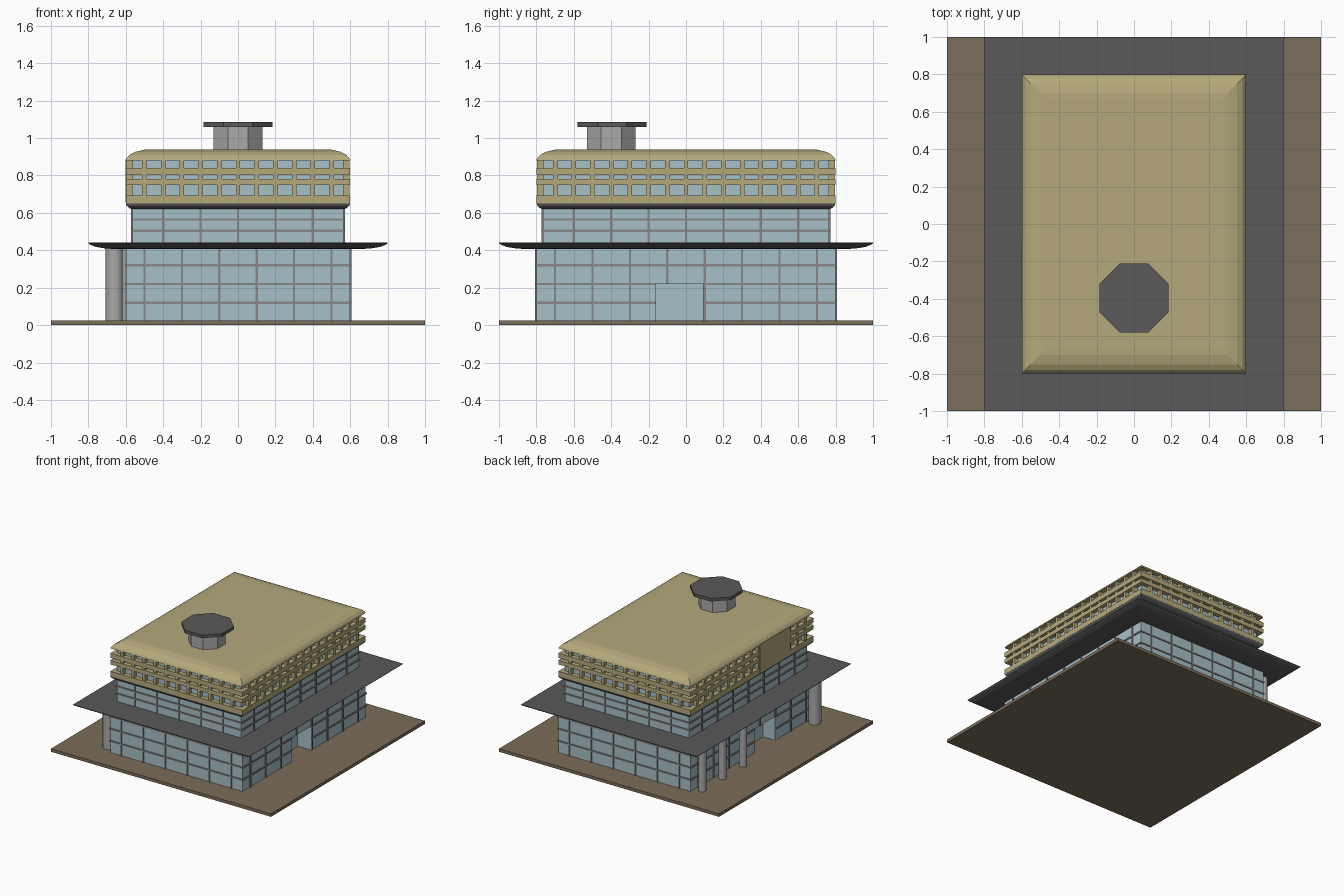
import bpy, bmesh, math

if "Cube" in bpy.data.objects:
    bpy.data.objects.remove(bpy.data.objects["Cube"])

mats = {}


def finish(name, bm, color=None):
    bmesh.ops.recalc_face_normals(bm, faces=bm.faces)
    me = bpy.data.meshes.new(name)
    bm.to_mesh(me)
    bm.free()
    ob = bpy.data.objects.new(name, me)
    bpy.context.collection.objects.link(ob)
    if color:
        if color not in mats:
            mats[color] = bpy.data.materials.new("paint")
            mats[color].diffuse_color = (*color, 1)
        me.materials.append(mats[color])
    return ob


def boxes(name, items, color=None):
    """One mesh from boxes given as (x0, x1, y0, y1, z0, z1)."""
    bm = bmesh.new()
    for x0, x1, y0, y1, z0, z1 in items:
        vs = bmesh.ops.create_cube(bm, size=1)["verts"]
        for v in vs:
            v.co.x = x0 if v.co.x < 0 else x1
            v.co.y = y0 if v.co.y < 0 else y1
            v.co.z = z0 if v.co.z < 0 else z1
    return finish(name, bm, color)


def loft(name, hx, hy, profile, color):
    """Stacked rectangles; profile is (inset, z)."""
    bm = bmesh.new()
    rings = []
    for i, z in profile:
        rings.append([bm.verts.new((sx * (hx - i), sy * (hy - i), z))
                      for sx, sy in ((-1, -1), (1, -1), (1, 1), (-1, 1))])
    for a, b in zip(rings, rings[1:]):
        for k in range(4):
            bm.faces.new((a[k], a[(k + 1) % 4], b[(k + 1) % 4], b[k]))
    bm.faces.new(rings[0])
    bm.faces.new(rings[-1])
    return finish(name, bm, color)


def prism(name, x, y, r, z0, z1, n, turn=0.0, color=None):
    bpy.ops.mesh.primitive_cylinder_add(vertices=n, radius=r, depth=z1 - z0,
                                        location=(x, y, (z0 + z1) / 2), rotation=(0, 0, turn))
    ob = bpy.context.object
    ob.name = name
    if color:
        if color not in mats:
            mats[color] = bpy.data.materials.new("paint")
            mats[color].diffuse_color = (*color, 1)
        ob.data.materials.append(mats[color])
    return ob


def mullions(name, hx, hy, z0, z1, xs, ys, zs, doors, color):
    """Thin bars on four glass walls; doors maps side sign to (y0, y1, top)."""
    w, p, e = 0.006, 0.007, 0.004
    out = []
    for s in (-1, 1):
        fy = sorted((s * (hy - e), s * (hy + p)))
        fx = sorted((s * (hx - e), s * (hx + p)))
        door = doors.get(s)
        for x in xs:
            out.append((x - w, x + w, *fy, z0, z1))
        for y in ys:
            low = door[2] if door and door[0] < y < door[1] else z0
            out.append((*fx, y - w, y + w, low, z1))
        for z in zs:
            out.append((-hx - p, hx + p, *fy, z - w, z + w))
            if door and z <= door[2]:
                out.append((*fx, -hy, door[0], z - w, z + w))
                out.append((*fx, door[1], hy, z - w, z + w))
            else:
                out.append((*fx, -hy, hy, z - w, z + w))
    return boxes(name, out, color)


GLASS = (0.39, 0.53, 0.58)
TAN = (0.46, 0.40, 0.20)
DARK = (0.10, 0.10, 0.10)
BROWN = (0.20, 0.155, 0.10)
GREY = (0.40, 0.40, 0.40)
BAR = (0.25, 0.25, 0.25)

# ground slab
boxes("ground_slab", [(-1, 1, -1, 1, 0, 0.025)], BROWN)

# ground floor glass with two recessed entrances
doors = {1: (-0.16, 0.09, 0.22), -1: (-0.30, -0.03, 0.22)}
lower = boxes("lower_glass", [(-0.6, 0.6, -0.8, 0.8, 0.02, 0.412)], GLASS)
cut = boxes("entrance_cutter", [(0.48, 0.7, -0.16, 0.09, -0.05, 0.22),
                                (-0.7, -0.49, -0.30, -0.03, -0.05, 0.22)])
cut.hide_render = True
cut.hide_viewport = True
cut.display_type = 'WIRE'
mod = lower.modifiers.new("entrances", 'BOOLEAN')
mod.operation = 'DIFFERENCE'
mod.object = cut
mod.solver = 'EXACT'
mullions("lower_mullions", 0.6, 0.8, 0.025, 0.41,
         [-0.5 + 0.2 * k for k in range(6)], [-0.7 + 0.2 * k for k in range(8)],
         (0.12, 0.22, 0.32), doors, BAR)

# entrance columns
for y, r in ((0.73, 0.03), (0.47, 0.03), (0.20, 0.03), (-0.73, 0.048)):
    prism("column", -0.66, y, r, 0.02, 0.415, 24, 0, GREY)
    bpy.ops.object.shade_smooth_by_angle()

# canopy with curved underside
loft("canopy", 0.8, 1.0, [(0.15, 0.406), (0.09, 0.410), (0.04, 0.418),
                          (0.01, 0.43), (0, 0.438), (0, 0.441)], DARK)

# middle floor
boxes("middle_glass", [(-0.565, 0.565, -0.765, 0.765, 0.435, 0.63)], GLASS)
mullions("middle_mullions", 0.565, 0.765, 0.44, 0.62,
         [0.2 * k for k in range(-2, 3)], [0.2 * k for k in range(-3, 4)],
         (0.505, 0.565), {}, BAR)

# soffit below the upper storey
loft("soffit", 0.6, 0.8, [(0.04, 0.618), (0.02, 0.625), (0.005, 0.638), (0, 0.652)], DARK)

# upper storey: glass core, bands, fins
boxes("upper_glass", [(-0.565, 0.565, -0.765, 0.765, 0.64, 0.90)], GLASS)
boxes("upper_bands", [(-0.6, 0.6, -0.8, 0.8, a, b)
                      for a, b in ((0.65, 0.692), (0.748, 0.782), (0.802, 0.84))], TAN)
fins = []
for s in (-1, 1):
    fy = sorted((s * 0.56, s * 0.596))
    gy = sorted((s * 0.76, s * 0.796))
    fins += [(0.1 * k - 0.012, 0.1 * k + 0.012, *gy, 0.66, 0.89) for k in range(-5, 6)]
    fins += [(*fy, 0.1 * k - 0.012, 0.1 * k + 0.012, 0.66, 0.89) for k in range(-7, 8)]
boxes("upper_fins", fins, TAN)
boxes("blank_wall_panel", [(-0.602, -0.56, -0.50, -0.10, 0.655, 0.885)], TAN)

# roof with rounded edge
loft("roof", 0.6, 0.8, [(0, 0.88), (0.005, 0.893), (0.02, 0.91), (0.05, 0.926),
                        (0.10, 0.938), (0.13, 0.94)], TAN)

# roof vent
t = math.radians(22.5)
prism("vent_shaft", 0, -0.4, 0.141, 0.93, 1.065, 8, t, GREY)
prism("vent_cap", 0, -0.395, 0.2, 1.06, 1.085, 8, t, DARK)

for m in bpy.data.materials:
    if m.users and not m.is_grease_pencil:
        m.use_nodes = True
        m.node_tree.nodes["Principled BSDF"].inputs["Base Color"].default_value = m.diffuse_color
